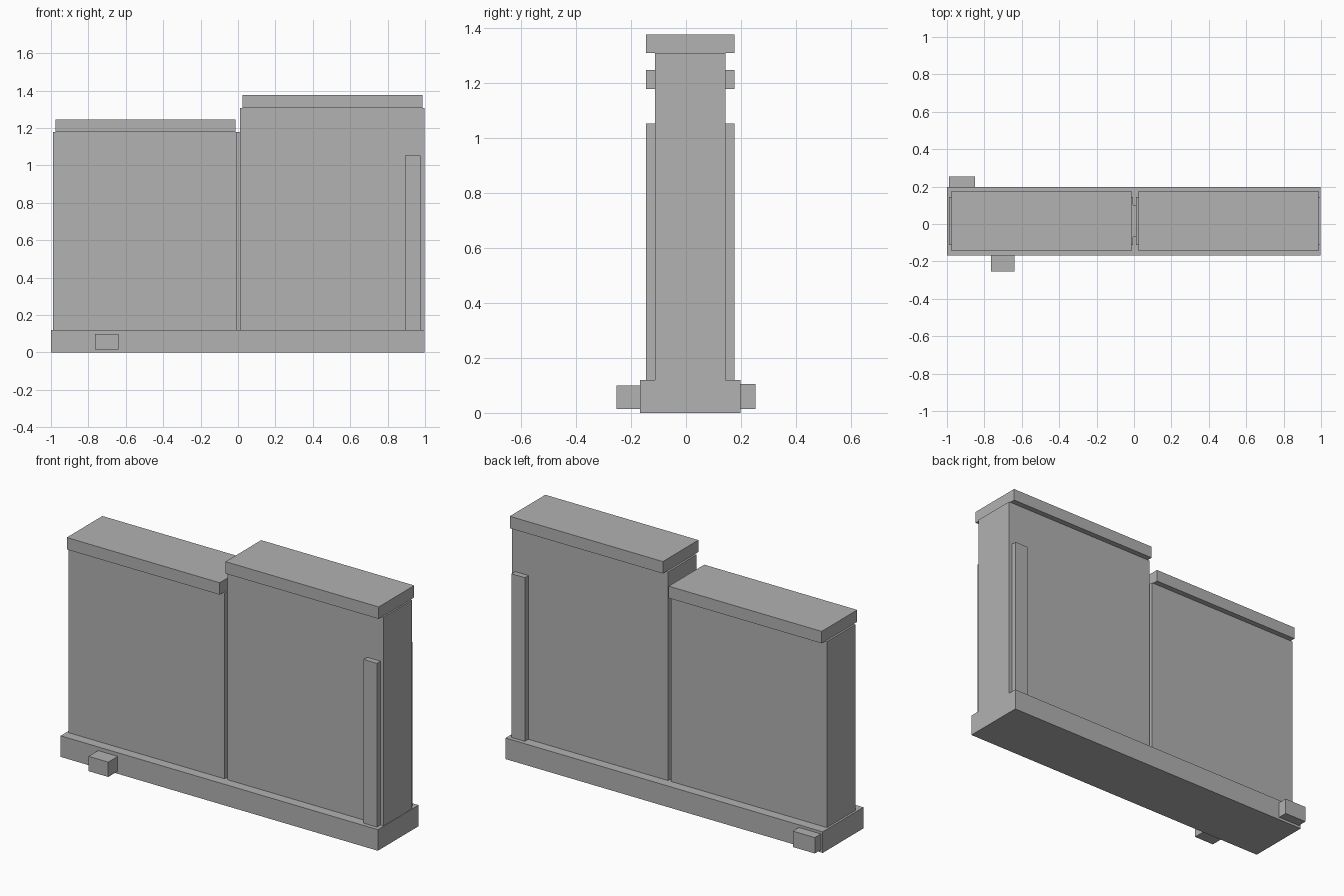
import bpy

if "Cube" in bpy.data.objects:
    bpy.data.objects.remove(bpy.data.objects["Cube"])

grey = bpy.data.materials.new("plain grey")
grey.diffuse_color = (0.445, 0.445, 0.445, 1)
grey.use_nodes = True
grey.node_tree.nodes["Principled BSDF"].inputs["Base Color"].default_value = grey.diffuse_color

MID_Y = 0.0155  # centre plane of the wall


def box(name, x0, x1, y0, y1, z0, z1):
    bpy.ops.mesh.primitive_cube_add(
        size=1, location=((x0 + x1) / 2, (y0 + y1) / 2, (z0 + z1) / 2))
    ob = bpy.context.object
    ob.name = name
    ob.scale = (x1 - x0, y1 - y0, z1 - z0)
    bpy.ops.object.transform_apply(location=False, rotation=False, scale=True)
    ob.data.materials.append(grey)
    return ob


def slab(name, x0, x1, half_depth, z0, z1):
    return box(name, x0, x1, MID_Y - half_depth, MID_Y + half_depth, z0, z1)


# Plinth
slab("base", -1.0, 0.998, 0.183, 0, 0.12)

# Two wall panels of different height, each with a cap
for side, x0, x1, top in (("left", -0.988, -0.005, 1.178),
                          ("right", 0.012, 0.996, 1.308)):
    slab(side + "_panel", x0, x1, 0.128, 0.12, top)
    slab(side + "_cap", x0 + 0.011, x1 - 0.009, 0.16, top, top + 0.068)

# Recessed joint between the panels
slab("joint", -0.005, 0.012, 0.085, 0.12, 1.178)

# Upright strips on front and back of the right panel
for name, s in (("front_strip", -1), ("back_strip", 1)):
    ya, yb = sorted((MID_Y + s * 0.128, MID_Y + s * 0.16))
    box(name, 0.892, 0.976, ya, yb, 0.12, 1.052)

# Small blocks beside the plinth
box("front_block", -0.764, -0.64, -0.253, -0.1675, 0.0145, 0.099)
box("back_block", -0.988, -0.85, 0.1985, 0.253, 0.0145, 0.105)
